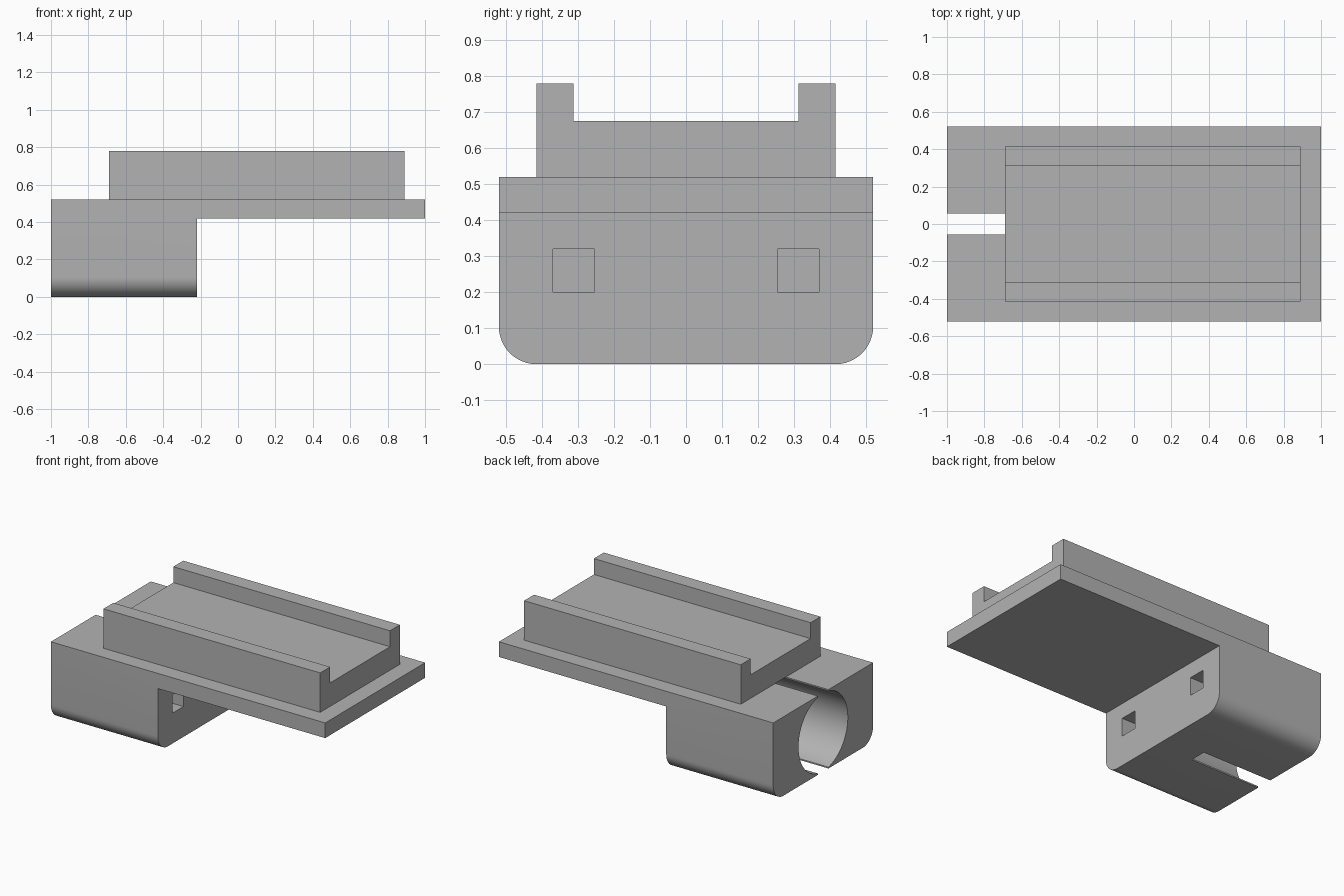
import bpy, bmesh, math
from mathutils import Matrix, Vector

default = bpy.data.objects.get("Cube")
if default:
    bpy.data.objects.remove(default, do_unlink=True)

grey = bpy.data.materials.new("plain grey")
grey.use_nodes = True
COLOUR = (0.45, 0.45, 0.45, 1)
grey.diffuse_color = COLOUR
grey.node_tree.nodes["Principled BSDF"].inputs["Base Color"].default_value = COLOUR


def to_object(name, bm):
    bmesh.ops.recalc_face_normals(bm, faces=bm.faces)
    mesh = bpy.data.meshes.new(name)
    bm.to_mesh(mesh)
    bm.free()
    mesh.materials.append(grey)
    obj = bpy.data.objects.new(name, mesh)
    bpy.context.collection.objects.link(obj)
    return obj


def prism(points, sweep):
    """Extrude a closed outline along the sweep vector."""
    bm = bmesh.new()
    face = bm.faces.new([bm.verts.new(p) for p in points])
    ext = bmesh.ops.extrude_face_region(bm, geom=[face])
    verts = [g for g in ext["geom"] if isinstance(g, bmesh.types.BMVert)]
    bmesh.ops.translate(bm, verts=verts, vec=Vector(sweep))
    return bm


def box(name, x, y, z):
    return to_object(name, prism([(x[0], y[0], z[0]), (x[1], y[0], z[0]),
                                  (x[1], y[0], z[1]), (x[0], y[0], z[1])],
                                 (0, y[1] - y[0], 0)))


def cut(obj, cutter):
    mod = obj.modifiers.new("cut", "BOOLEAN")
    mod.operation, mod.solver, mod.object = "DIFFERENCE", "EXACT", cutter
    bpy.context.view_layer.objects.active = obj
    bpy.ops.object.modifier_apply(modifier=mod.name)
    bpy.data.objects.remove(cutter, do_unlink=True)


W, TOP, STEP, BORE_END = 0.52, 0.52, -0.22, -0.49

# Clamp block and mounting plate in one L-shaped body
outline = [(-1, 0), (STEP, 0), (STEP, 0.42), (1, 0.42), (1, TOP), (-1, TOP)]
bm = prism([(x, -W, z) for x, z in outline], (0, 2 * W, 0))
low = [e for e in bm.edges
       if all(v.co.z < 0.01 for v in e.verts)
       and abs(e.verts[0].co.y - e.verts[1].co.y) < 0.01]
bmesh.ops.bevel(bm, geom=low, offset=0.105, segments=12, profile=0.5,
                affect="EDGES", clamp_overlap=False)
body = to_object("clamp_body", bm)

# Round socket in the end of the block
bm = bmesh.new()
length = BORE_END + 1.2
bmesh.ops.create_cone(bm, cap_ends=True, segments=64, radius1=0.257, radius2=0.257,
                      depth=length,
                      matrix=Matrix.Translation((BORE_END - length / 2, 0, 0.26))
                      @ Matrix.Rotation(math.pi / 2, 4, "Y"))
cut(body, to_object("socket_cutter", bm))

# Vertical slot through the socket walls
cut(body, box("slot_cutter", (-1.2, BORE_END), (-0.055, 0.055), (-0.1, 0.7)))

# Square pockets in the step face
for side in (-1, 1):
    y = side * 0.312
    cut(body, box("pocket_cutter", (STEP - 0.2, STEP + 0.1),
                  (y - 0.058, y + 0.058), (0.2, 0.32)))

# Raised tray with a rail along each side
rail = [(0.415, TOP), (0.415, 0.78), (0.312, 0.78), (0.312, 0.675)]
section = rail + [(-y, z) for y, z in reversed(rail)]
tray = to_object("rail_tray", prism([(-0.69, y, z) for y, z in section], (1.58, 0, 0)))

# Smooth the rounded surfaces, keep the edges crisp
bpy.ops.object.select_all(action="DESELECT")
body.select_set(True)
bpy.context.view_layer.objects.active = body
bpy.ops.object.shade_smooth_by_angle(angle=math.radians(30))
